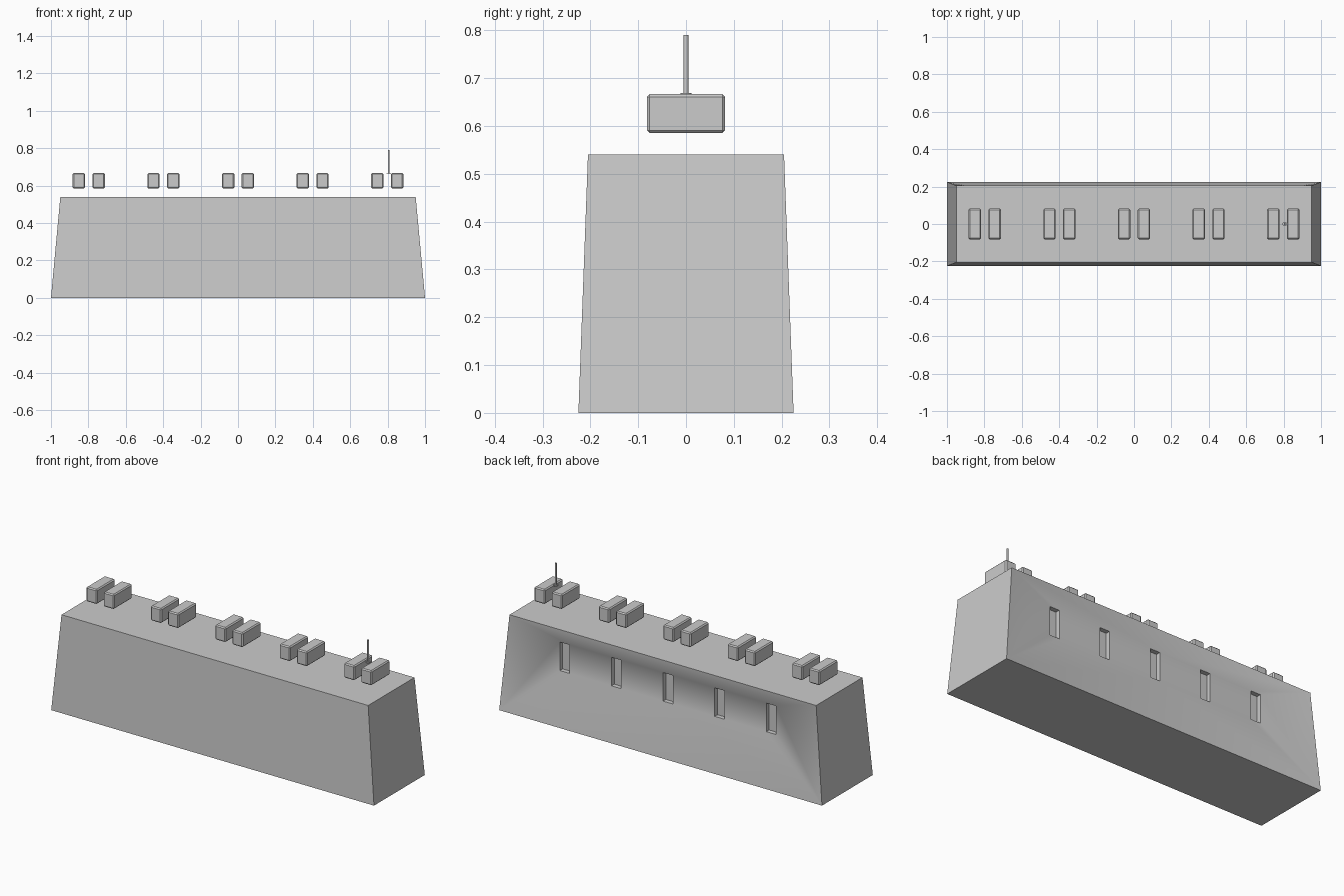
import bpy, bmesh, math

if "Cube" in bpy.data.objects:
    bpy.data.objects.remove(bpy.data.objects["Cube"])


def finish(name, bm, smooth=False):
    bmesh.ops.recalc_face_normals(bm, faces=bm.faces)
    mesh = bpy.data.meshes.new(name)
    bm.to_mesh(mesh)
    bm.free()
    ob = bpy.data.objects.new(name, mesh)
    bpy.context.collection.objects.link(ob)
    if smooth:
        bpy.ops.object.select_all(action='DESELECT')
        bpy.context.view_layer.objects.active = ob
        ob.select_set(True)
        bpy.ops.object.shade_smooth_by_angle(angle=math.radians(35))
    return ob


def box(name, center, size, bevel):
    bm = bmesh.new()
    bmesh.ops.create_cube(bm, size=1)
    for v in bm.verts:
        v.co = [c + s * p for c, s, p in zip(center, size, v.co)]
    bmesh.ops.bevel(bm, geom=bm.edges[:], offset=bevel, segments=1, affect='EDGES')
    return finish(name, bm)


# Tapered main body with a sunken back
bm = bmesh.new()
V = bm.verts.new
F = bm.faces.new
bottom = [V((x, y, 0)) for x, y in ((-1, -.225), (1, -.225), (1, .225), (-1, .225))]
top = [V((x, y, .54)) for x, y in ((-.95, -.205), (.95, -.205), (.95, .205), (-.95, .205))]
F(bottom)
F(top)
for i in (0, 1, 3):
    j = (i + 1) % 4
    F((bottom[i], bottom[j], top[j], top[i]))

# Five slots pulled into the back face
rim_y, floor_y = .16, .135
low, high = [], []
for k in range(5):
    cx = (k - 2) * .32
    rim = [V((cx + dx, rim_y, z)) for dx, z in ((-.03, .285), (.03, .285), (.03, .445), (-.03, .445))]
    floor = [V((v.co.x, floor_y, v.co.z)) for v in rim]
    F(floor)
    for i in range(4):
        j = (i + 1) % 4
        F((rim[i], rim[j], floor[j], floor[i]))
    low += rim[:2]
    high += [rim[3], rim[2]]

# Panels between the slots, and fans out to the border of the back
for i in (1, 3, 5, 7):
    F((low[i], low[i + 1], high[i + 1], high[i]))
for row, left, right in ((low, bottom[3], bottom[2]), (high, top[3], top[2])):
    for i in range(9):
        F((row[i], row[i + 1], left if i < 4 else right))
    F((row[4], left, right))
F((bottom[3], top[3], high[0]))
F((bottom[3], high[0], low[0]))
F((bottom[2], top[2], high[-1]))
F((bottom[2], high[-1], low[-1]))
finish("body", bm, smooth=True)

# Floating pairs of small blocks
for k in range(5):
    for side in (-1, 1):
        box(f"block_{k}_{'left' if side < 0 else 'right'}",
            ((k - 2) * .399 + side * .053, 0, .626), (.066, .164, .082), .006)

# Thin rod with its foot plate
for name, radius, z0, z1 in (("rod", .005, .662, .79), ("rod_foot", .012, .664, .669)):
    bm = bmesh.new()
    bmesh.ops.create_cone(bm, cap_ends=True, segments=12, radius1=radius, radius2=radius, depth=z1 - z0)
    bmesh.ops.translate(bm, verts=bm.verts, vec=(.806, 0, (z0 + z1) / 2))
    finish(name, bm, smooth=True)
